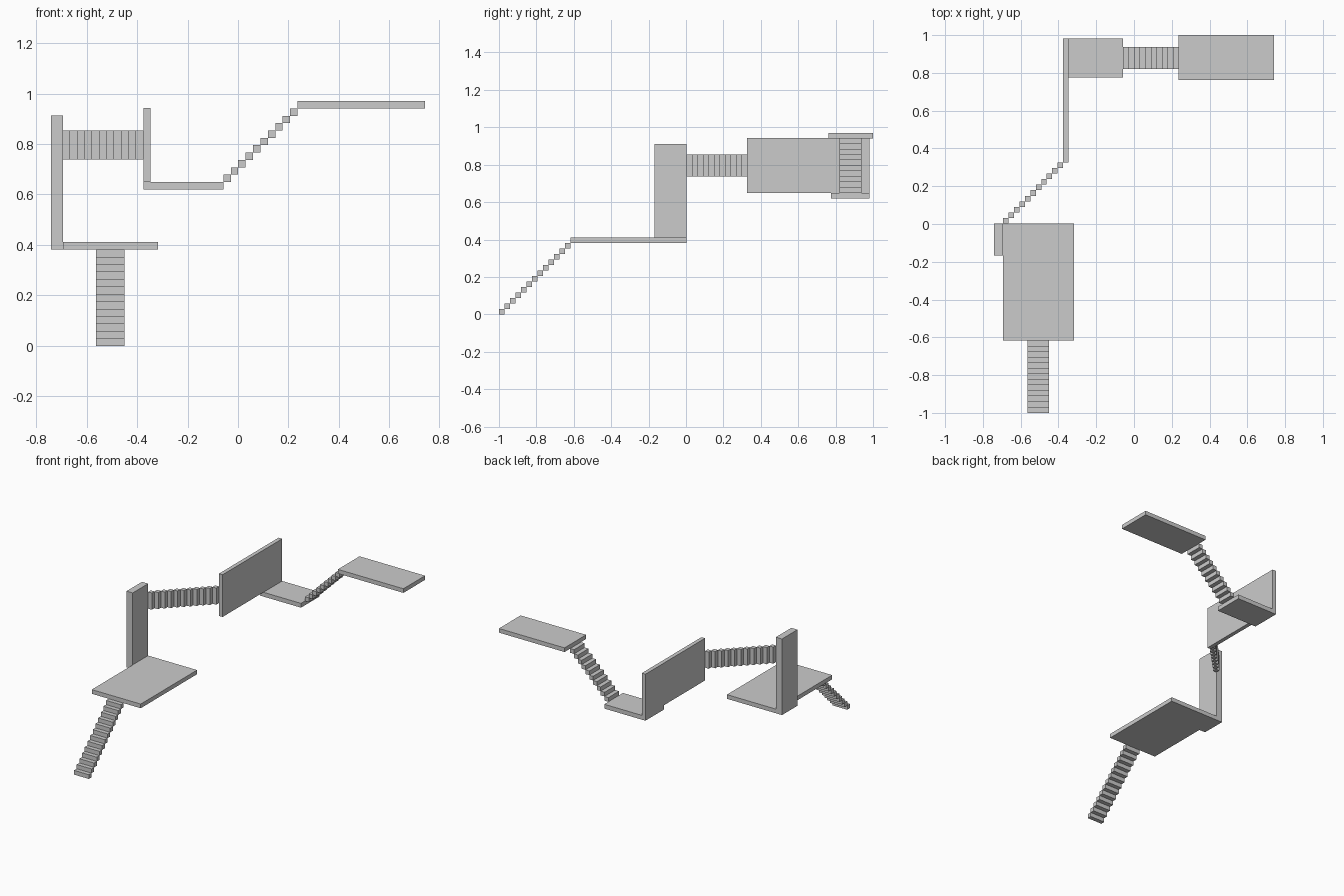
import bpy
import bmesh
from mathutils import Vector

if "Cube" in bpy.data.objects:
    bpy.data.objects.remove(bpy.data.objects["Cube"])


def add_box(bm, lo, hi):
    lo, hi = Vector(lo), Vector(hi)
    size, mid = hi - lo, (lo + hi) / 2
    for v in bmesh.ops.create_cube(bm, size=1)["verts"]:
        v.co = Vector(a * b for a, b in zip(v.co, size)) + mid


def build(name, boxes):
    bm = bmesh.new()
    for lo, hi in boxes:
        add_box(bm, lo, hi)
    mesh = bpy.data.meshes.new(name)
    bm.to_mesh(mesh)
    bm.free()
    bpy.context.collection.objects.link(bpy.data.objects.new(name, mesh))


def stairs(name, lo, hi, width_axis, count):
    # Equal blocks climbing diagonally, full size along width_axis
    lo, hi = Vector(lo), Vector(hi)
    boxes = []
    for i in range(count):
        a, b = lo.lerp(hi, i / count), lo.lerp(hi, (i + 1) / count)
        a[width_axis], b[width_axis] = lo[width_axis], hi[width_axis]
        boxes.append((a, b))
    build(name, boxes)


# Platforms and upright walls
build("lower_platform", [((-0.694, -0.618, 0.382), (-0.317, 0.002, 0.411))])
build("lower_wall", [((-0.741, -0.168, 0.382), (-0.694, 0.002, 0.912))])
build("upper_wall", [((-0.375, 0.326, 0.649), (-0.347, 0.982, 0.943))])
build("middle_landing", [((-0.375, 0.776, 0.619), (-0.058, 0.982, 0.649))])
build("top_platform", [((0.236, 0.762, 0.941), (0.741, 1.0, 0.97))])

# Three flights: two climbing, one turned on its side
stairs("entry_stairs", (-0.563, -1, 0), (-0.449, -0.618, 0.382), 0, 13)
stairs("sideways_stairs", (-0.694, 0.002, 0.738), (-0.375, 0.326, 0.854), 2, 11)
stairs("top_stairs", (-0.058, 0.82, 0.649), (0.236, 0.937, 0.941), 1, 10)
